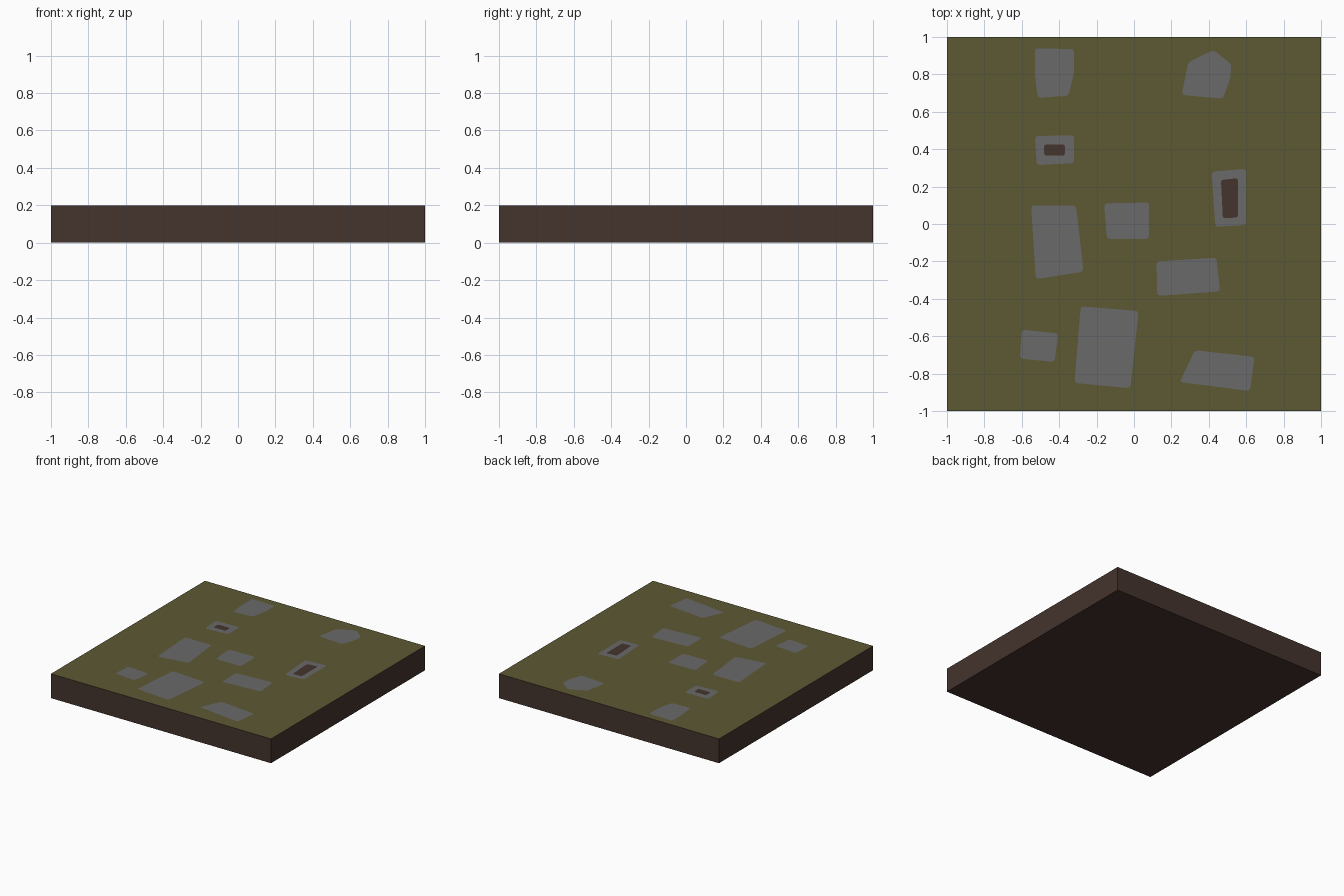
import bpy, bmesh
from mathutils import Vector
from mathutils.geometry import delaunay_2d_cdt

if "Cube" in bpy.data.objects:
    bpy.data.objects.remove(bpy.data.objects["Cube"])

TOP = 0.2


def material(name, rgb):
    m = bpy.data.materials.new(name)
    m.diffuse_color = (*rgb, 1)
    m.use_nodes = True
    m.node_tree.nodes["Principled BSDF"].inputs["Base Color"].default_value = m.diffuse_color
    return m


grass = material("grass", (0.107, 0.100, 0.033))
stone = material("stone", (0.144, 0.144, 0.144))
soil = material("soil", (0.058, 0.034, 0.026))


def add_object(name, bm, mats):
    me = bpy.data.meshes.new(name)
    bm.to_mesh(me)
    bm.free()
    for m in mats:
        me.materials.append(m)
    bpy.context.collection.objects.link(bpy.data.objects.new(name, me))


def rounded(corners, r=0.018):
    """Soften each corner of an outline, returned anticlockwise."""
    pts = [Vector(c) for c in reversed(corners)]
    out = []
    for i, p in enumerate(pts):
        a = p + (pts[i - 1] - p).normalized() * r
        b = p + (pts[(i + 1) % len(pts)] - p).normalized() * r
        out += [a, (a + 2 * p + b) / 4, b]
    return out


# Outlines of the paving stones
stones = [
    [(-.53, .94), (-.32, .935), (-.32, .815), (-.35, .685), (-.515, .675), (-.53, .80)],
    [(.29, .865), (.425, .93), (.52, .855), (.515, .78), (.475, .67), (.255, .69)],
    [(-.53, .47), (-.32, .475), (-.32, .325), (-.52, .315)],
    [(.415, .28), (.6, .295), (.6, -.005), (.435, -.015)],
    [(-.55, .1), (-.31, .1), (-.27, -.255), (-.525, -.295)],
    [(-.16, .11), (.08, .115), (.08, -.08), (-.145, -.08)],
    [(.12, -.2), (.44, -.18), (.46, -.36), (.125, -.385)],
    [(-.285, -.44), (.025, -.465), (-.02, -.878), (-.318, -.85)],
    [(-.6, -.565), (-.405, -.585), (-.425, -.737), (-.61, -.72)],
    [(.325, -.675), (.645, -.71), (.62, -.893), (.245, -.845)],
]
# Bare soil showing inside two of the stones
hollows = [
    [(-.48, .425), (-.37, .425), (-.37, .365), (-.48, .365)],
    [(.465, .235), (.555, .245), (.555, .035), (.475, .03)],
]

# Top surface: grass square with stones and hollows cut in flush
outlines = [[Vector(p) for p in ((-1, -1), (1, -1), (1, 1), (-1, 1))]]
outlines += [rounded(s) for s in stones] + [rounded(h, 0.012) for h in hollows]
verts, faces = [], []
for o in outlines:
    faces.append(list(range(len(verts), len(verts) + len(o))))
    verts += o
v2, _, f2, _, _, origin = delaunay_2d_cdt(verts, [], faces, 0, 1e-5)
bm = bmesh.new()
vs = [bm.verts.new((v.x, v.y, TOP)) for v in v2]
for f, src in zip(f2, origin):
    face = bm.faces.new([vs[i] for i in f])
    last = max(src)
    face.material_index = 0 if last == 0 else 1 if last <= len(stones) else 2
    if face.normal.z < 0 or (face.normal_update() or face.normal.z < 0):
        face.normal_flip()
add_object("ground_top", bm, [grass, stone, soil])

# Soil block: sides and underside, closed above by the ground top
bm = bmesh.new()
bmesh.ops.create_cube(bm, size=1)
for v in bm.verts:
    v.co = (v.co.x * 2, v.co.y * 2, (v.co.z + 0.5) * TOP)
bm.normal_update()
bmesh.ops.delete(bm, geom=[f for f in bm.faces if f.normal.z > 0.5], context='FACES_ONLY')
add_object("soil_block", bm, [soil])
